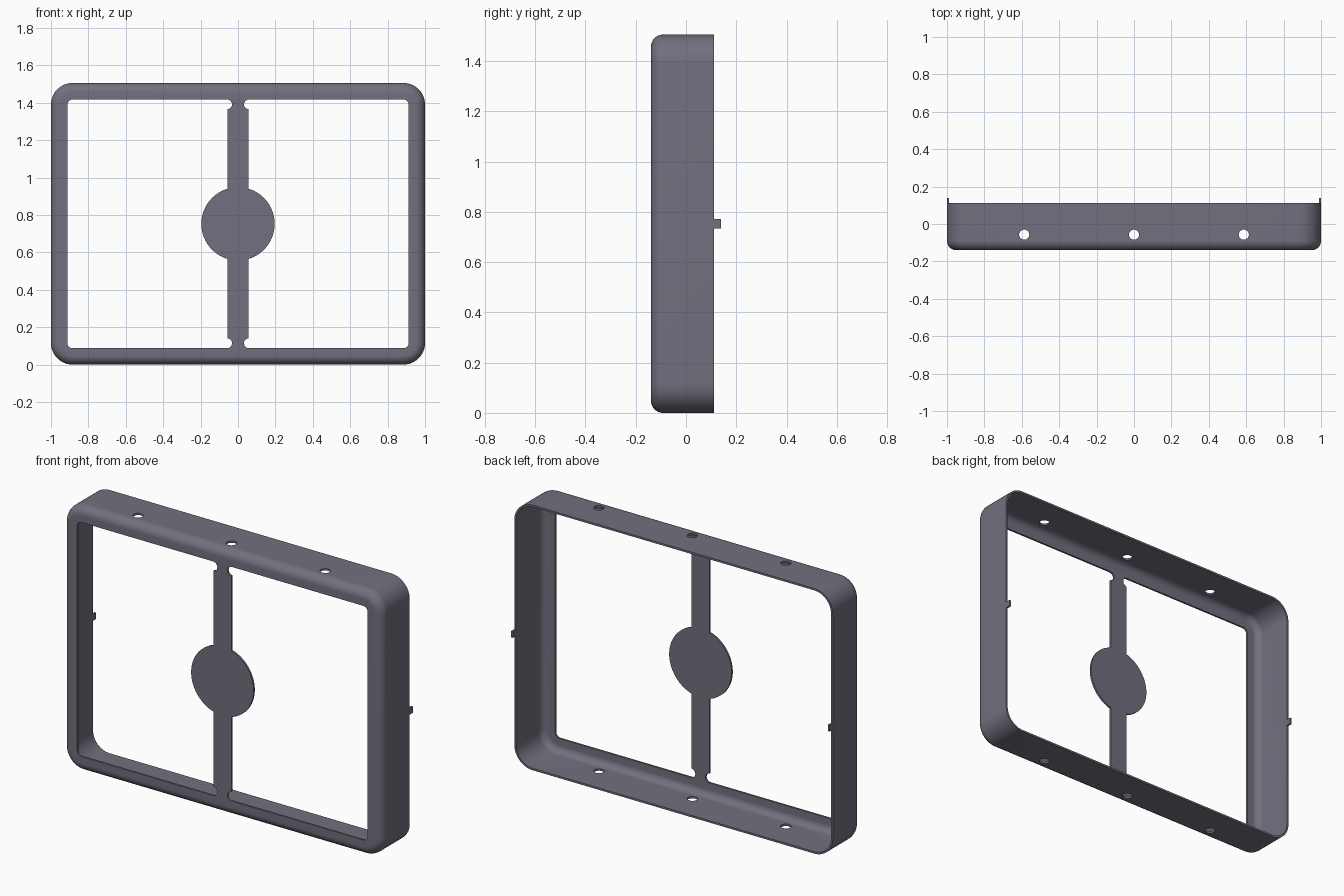
import bpy, bmesh, math

old = bpy.data.objects.get("Cube")
if old:
    bpy.data.objects.remove(old, do_unlink=True)

W, H = 1.0, 0.7525            # half width and half height
FRONT, BACK = -0.14, 0.112    # depth range of the shell
T = 0.011                     # sheet thickness
CORNER, EDGE = 0.115, 0.05    # corner radius and front edge radius
LIP = 0.088                   # width of the front border

grey = bpy.data.materials.new("slate grey")
grey.use_nodes = True
colour = (0.165, 0.161, 0.209, 1)
grey.diffuse_color = colour
grey.node_tree.nodes["Principled BSDF"].inputs["Base Color"].default_value = colour


def finish(bm, name):
    bmesh.ops.recalc_face_normals(bm, faces=bm.faces)
    mesh = bpy.data.meshes.new(name)
    bm.to_mesh(mesh)
    bm.free()
    mesh.materials.append(grey)
    obj = bpy.data.objects.new(name, mesh)
    bpy.context.collection.objects.link(obj)
    return obj


def smooth(obj):
    bpy.ops.object.select_all(action='DESELECT')
    obj.select_set(True)
    bpy.context.view_layer.objects.active = obj
    bpy.ops.object.shade_smooth_by_angle(angle=math.radians(35))


def arc(cx, cy, r, a0, a1, n):
    steps = [math.radians(a0 + (a1 - a0) * i / n) for i in range(n + 1)]
    return [(cx + r * math.cos(a), cy + r * math.sin(a)) for a in steps]


def rounded_rect(inset, n=12):
    r = CORNER - inset
    x, z = W - CORNER, H - CORNER
    pts = []
    for k, (sx, sz) in enumerate([(1, 1), (-1, 1), (-1, -1), (1, -1)]):
        pts += arc(sx * x, sz * z, r, 90 * k, 90 * k + 90, n)
    return pts


# Frame shell: an L-shaped section (inset, depth) swept round a rounded rectangle
section = [(0, BACK)]
section += arc(EDGE, FRONT + EDGE, EDGE, 180, 270, 10)
section += [(LIP, FRONT), (LIP, FRONT + T)]
section += arc(EDGE, FRONT + EDGE, EDGE - T, 270, 180, 10)
section += [(T, BACK)]

bm = bmesh.new()
rings = [[bm.verts.new((x, y, z + H)) for x, z in rounded_rect(d)] for d, y in section]
for a, b in zip(rings, rings[1:] + rings[:1]):
    for i in range(len(a)):
        j = (i + 1) % len(a)
        bm.faces.new((a[i], a[j], b[j], b[i]))
frame = finish(bm, "frame_shell")

# Three screw holes through the top and bottom walls
bm = bmesh.new()
for x in (-0.587, 0, 0.587):
    made = bmesh.ops.create_cone(bm, cap_ends=True, segments=32, radius1=0.027,
                                 radius2=0.027, depth=2)
    bmesh.ops.translate(bm, verts=made["verts"], vec=(x, -0.057, H))
cutter = finish(bm, "hole_cutter")
cutter.hide_render = True
cut = frame.modifiers.new("holes", 'BOOLEAN')
cut.object = cutter
cut.operation = 'DIFFERENCE'
cut.solver = 'EXACT'
bpy.context.view_layer.objects.active = frame
bpy.ops.object.modifier_apply(modifier=cut.name)
bpy.data.objects.remove(cutter, do_unlink=True)
smooth(frame)

# Centre strap with round plate and notched ends: one quarter outline, mirrored
DISC, STRAP, NOTCH = 0.196, 0.056, 0.026
top = H - LIP
meet = math.degrees(math.acos(STRAP / DISC))
quarter = arc(0, 0, DISC, 0, meet, 20)
quarter += arc(STRAP + 0.002, top - NOTCH, NOTCH, 265, 90, 14)
half = quarter + [(-x, z) for x, z in reversed(quarter)]
outline = half + [(-x, -z) for x, z in half[1:-1]]

bm = bmesh.new()
face = bm.faces.new([bm.verts.new((x, FRONT, z + H)) for x, z in outline])
out = bmesh.ops.extrude_face_region(bm, geom=[face])
bmesh.ops.translate(bm, vec=(0, T, 0),
                    verts=[v for v in out["geom"] if isinstance(v, bmesh.types.BMVert)])
smooth(finish(bm, "centre_strap"))

# Small locating tabs at the back of both side walls
for side, name in ((1, "left_tab"), (-1, "right_tab")):
    bm = bmesh.new()
    bmesh.ops.create_cube(bm, size=1)
    bmesh.ops.scale(bm, verts=bm.verts, vec=(T, 0.14 - BACK, 0.036))
    bmesh.ops.translate(bm, verts=bm.verts,
                        vec=(side * (W - T / 2), (0.14 + BACK) / 2, H))
    finish(bm, name)
